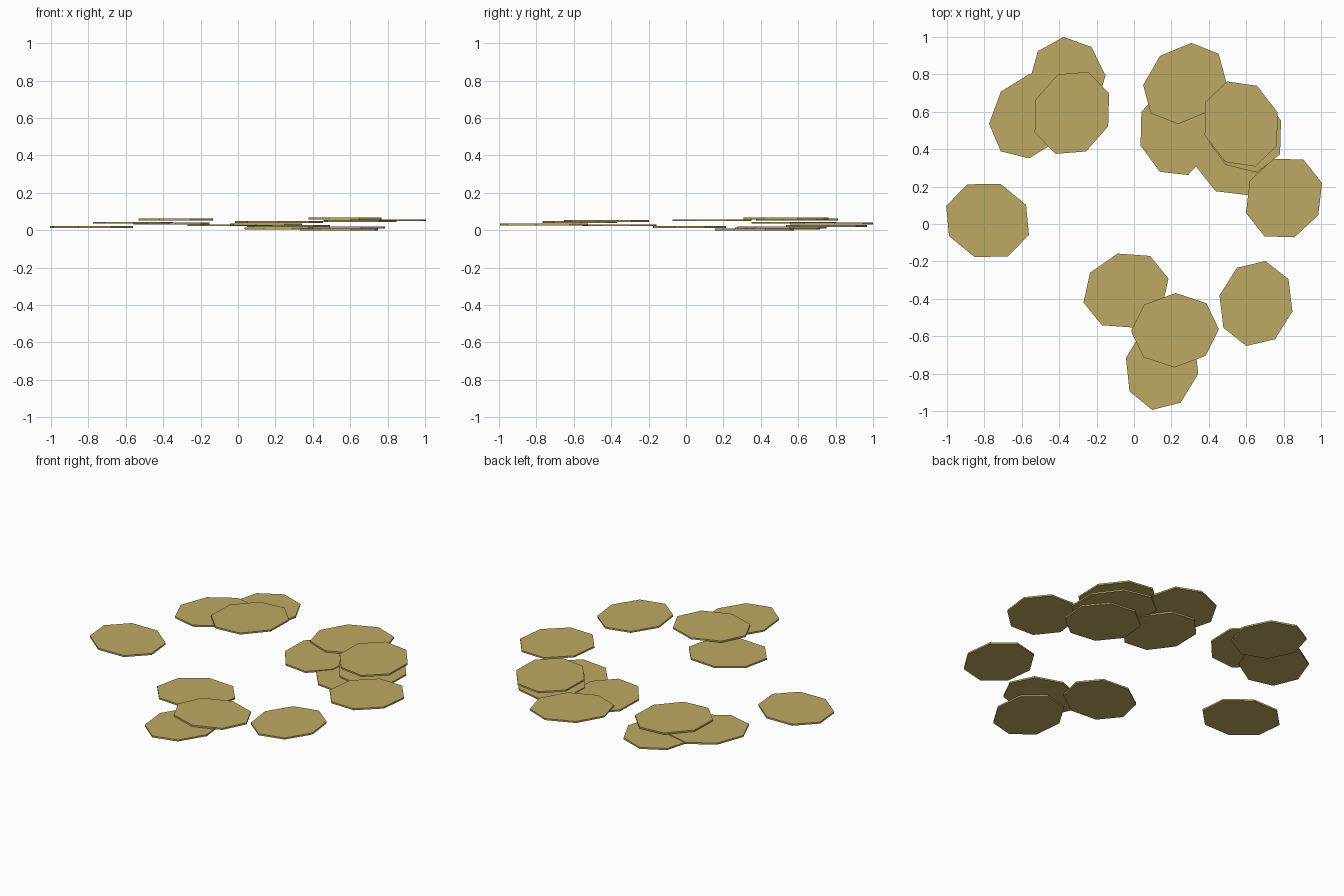
import bpy, bmesh, math

if "Cube" in bpy.data.objects:
    bpy.data.objects.remove(bpy.data.objects["Cube"])

# One flat colour for every disc
gold = bpy.data.materials.new("dull_gold")
gold.diffuse_color = (0.515, 0.402, 0.127, 1)
gold.use_nodes = True
gold.node_tree.nodes["Principled BSDF"].inputs["Base Color"].default_value = gold.diffuse_color

SIDES, THICK, STEP = 8, 0.01, 0.0044

# Scattered discs from lowest to highest: centre, then the two half axes of the outline
DISCS = [
    (.540, .366, -.209, -.059, .064, -.211),
    (.219, .489, -.184, -.070, .070, -.227),
    (.580, .513, .206, .040, .078, -.238),
    (-.783, .019, -.107, .193, .206, .083),
    (.271, .751, .035, .217, .222, .008),
    (-.043, -.356, -.045, .198, .227, .064),
    (.150, -.759, -.193, .043, -.053, -.235),
    (-.356, .778, -.021, .222, .203, .016),
    (-.561, .576, -.214, -.040, .000, -.225),
    (.219, -.568, .003, .199, .235, .005),
    (.652, -.425, .051, .227, .195, -.043),
    (.802, .139, -.056, .210, .203, .080),
    (-.332, .594, -.075, .206, .199, .104),
    (.573, .535, -.075, .227, .195, .061),
]


def add_disc(name, cx, cy, ax, ay, bx, by, z):
    """Thin eight-sided disc, slightly stretched."""
    bm = bmesh.new()
    rings = []
    for h in (z, z + THICK):
        ring = []
        for k in range(SIDES):
            t = math.tau * k / SIDES
            c, s = math.cos(t), math.sin(t)
            ring.append(bm.verts.new((cx + ax * c + bx * s, cy + ay * c + by * s, h)))
        bm.faces.new(ring)
        rings.append(ring)
    low, high = rings
    for k in range(SIDES):
        n = (k + 1) % SIDES
        bm.faces.new((low[k], low[n], high[n], high[k]))
    bmesh.ops.recalc_face_normals(bm, faces=bm.faces)
    mesh = bpy.data.meshes.new(name)
    bm.to_mesh(mesh)
    bm.free()
    mesh.materials.append(gold)
    bpy.context.collection.objects.link(bpy.data.objects.new(name, mesh))


for i, disc in enumerate(DISCS):
    add_disc(f"disc_{i + 1:02d}", *disc, i * STEP)
